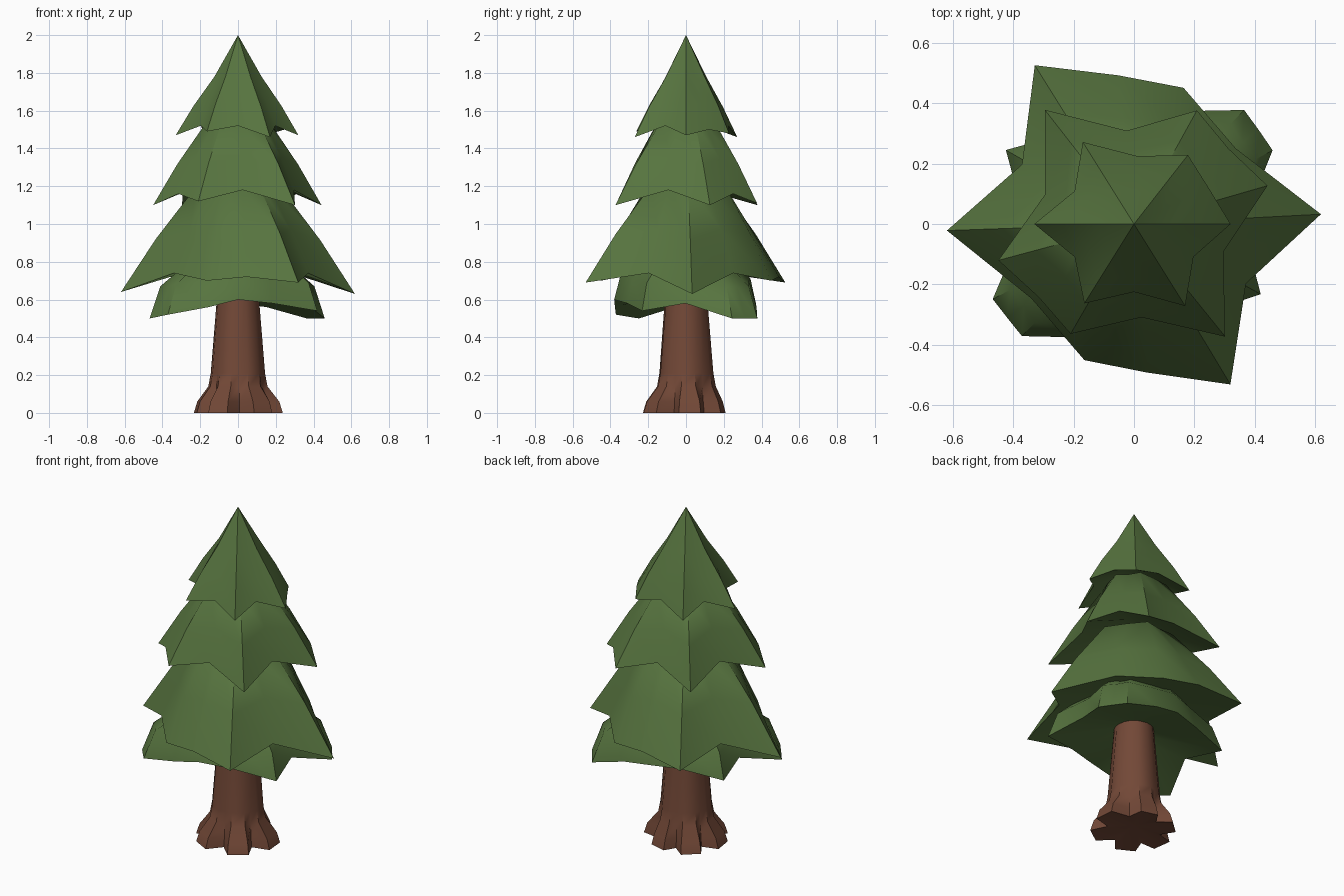
import bpy, bmesh, math

if "Cube" in bpy.data.objects:
    bpy.data.objects.remove(bpy.data.objects["Cube"])


def material(name, col):
    m = bpy.data.materials.new(name)
    m.diffuse_color = (*col, 1)
    m.use_nodes = True
    m.node_tree.nodes["Principled BSDF"].inputs["Base Color"].default_value = m.diffuse_color
    return m


GREEN = material("pine green", (0.095, 0.175, 0.05))
BROWN = material("bark brown", (0.17, 0.065, 0.038))


def polar(deg, r, z):
    a = math.radians(deg)
    return (r * math.cos(a), r * math.sin(a), z)


def loft(name, rings, mat, angle):
    """Skin a list of rings; a ring of one point closes to a fan."""
    bm = bmesh.new()
    vr = [[bm.verts.new(p) for p in ring] for ring in rings]
    for a, b in zip(vr, vr[1:]):
        n = max(len(a), len(b))
        for i in range(n):
            j = (i + 1) % n
            if len(a) == 1:
                bm.faces.new((a[0], b[i], b[j]))
            elif len(b) == 1:
                bm.faces.new((a[i], b[0], a[j]))
            else:
                bm.faces.new((a[i], b[i], b[j], a[j]))
    bmesh.ops.recalc_face_normals(bm, faces=bm.faces)
    me = bpy.data.meshes.new(name)
    bm.to_mesh(me)
    bm.free()
    me.materials.append(mat)
    ob = bpy.data.objects.new(name, me)
    bpy.context.collection.objects.link(ob)
    bpy.ops.object.select_all(action='DESELECT')
    bpy.context.view_layer.objects.active = ob
    ob.select_set(True)
    bpy.ops.object.shade_smooth_by_angle(angle=math.radians(angle))
    return ob


def tier(name, tips, top, apex_z, valley, under, bulge=.54):
    """Star-shaped skirt: tips are (angle, radius, z), with a notch between each pair."""
    rim = []
    for k, (a, r, z) in enumerate(tips):
        a2, r2, z2 = tips[(k + 1) % len(tips)]
        gap = (a2 - a) % 360
        if gap < 30:        # two corners of one broad bough
            notch = ((r + r2) * .495, (z + z2) / 2)
        elif gap < 55:      # close neighbours share a shallow notch
            notch = ((r + r2) * .45, valley[1] - .02)
        else:
            notch = valley
        rim += [(a, r, z), (a + gap / 2, *notch)]
    r0, z0 = top
    upper, mid, lip, inner = [], [], [], []
    for k, (a, r, z) in enumerate(rim):
        f = 1 if k % 2 == 0 else 0.86
        upper.append(polar(a, r0 * f, z0))
        mid.append(polar(a, r0 * f + (r - r0 * f) * bulge, z0 + (z - z0) * 0.5))
        lip.append(polar(a, r, z))
        inner.append(polar(a, *under))
    return loft(name, [[(0, 0, apex_z)], upper, mid, lip, inner, [(0, 0, under[1] + 0.03)]],
                GREEN, 42)


# Foliage tiers, top to bottom
tier("foliage_top",
     [(0, .32, 1.47), (52, .29, 1.48), (122, .32, 1.46), (180, .33, 1.47), (238, .31, 1.49), (302, .32, 1.46)],
     (.125, 1.78), 2.0, (.225, 1.52), (.13, 1.57))
tier("foliage_upper",
     [(16, .46, 1.10), (61, .43, 1.11), (128, .48, 1.10), (195, .465, 1.10), (240, .42, 1.12), (309, .48, 1.10)],
     (.18, 1.53), 1.60, (.31, 1.18), (.18, 1.23))
tier("foliage_lower",
     [(3, .62, .63), (70, .48, .70), (122, .62, .69), (182, .62, .64), (250, .48, .70), (301, .62, .69)],
     (.22, 1.20), 1.27, (.42, .74), (.2, .78))
# Thick lowest boughs, two of them broad with two corners
tier("foliage_bottom",
     [(28, .52, .50), (46, .525, .50), (90, .37, .58), (150, .49, .55),
      (208, .53, .50), (225, .525, .52), (270, .38, .60), (331, .48, .54)],
     (.24, .84), .88, (.36, .58), (.11, .63), .78)

# Trunk with flared root toes
roots = [(5, .24), (75, .21), (132, .23), (188, .235), (242, .235), (305, .24)]
base, ankle, shin, top, flare = [], [], [], [], []
for k, (a, r) in enumerate(roots):
    gap = (roots[(k + 1) % len(roots)][0] - a) % 360
    for ang, tip, low in ((a - 14, r, .158), (a + 14, r, .158), (a + gap / 2, .15, .138)):
        base.append(polar(ang, tip, 0))
        flare.append(polar(ang, tip * .88 + .01, .06))
        ankle.append(polar(ang, low, .14))
        shin.append(polar(ang, .145 if low > .15 else .135, .21))
        top.append(polar(ang, .108, .66))
loft("trunk", [[(0, 0, .03)], base, flare, ankle, shin, top, [(0, 0, .66)]], BROWN, 35)
